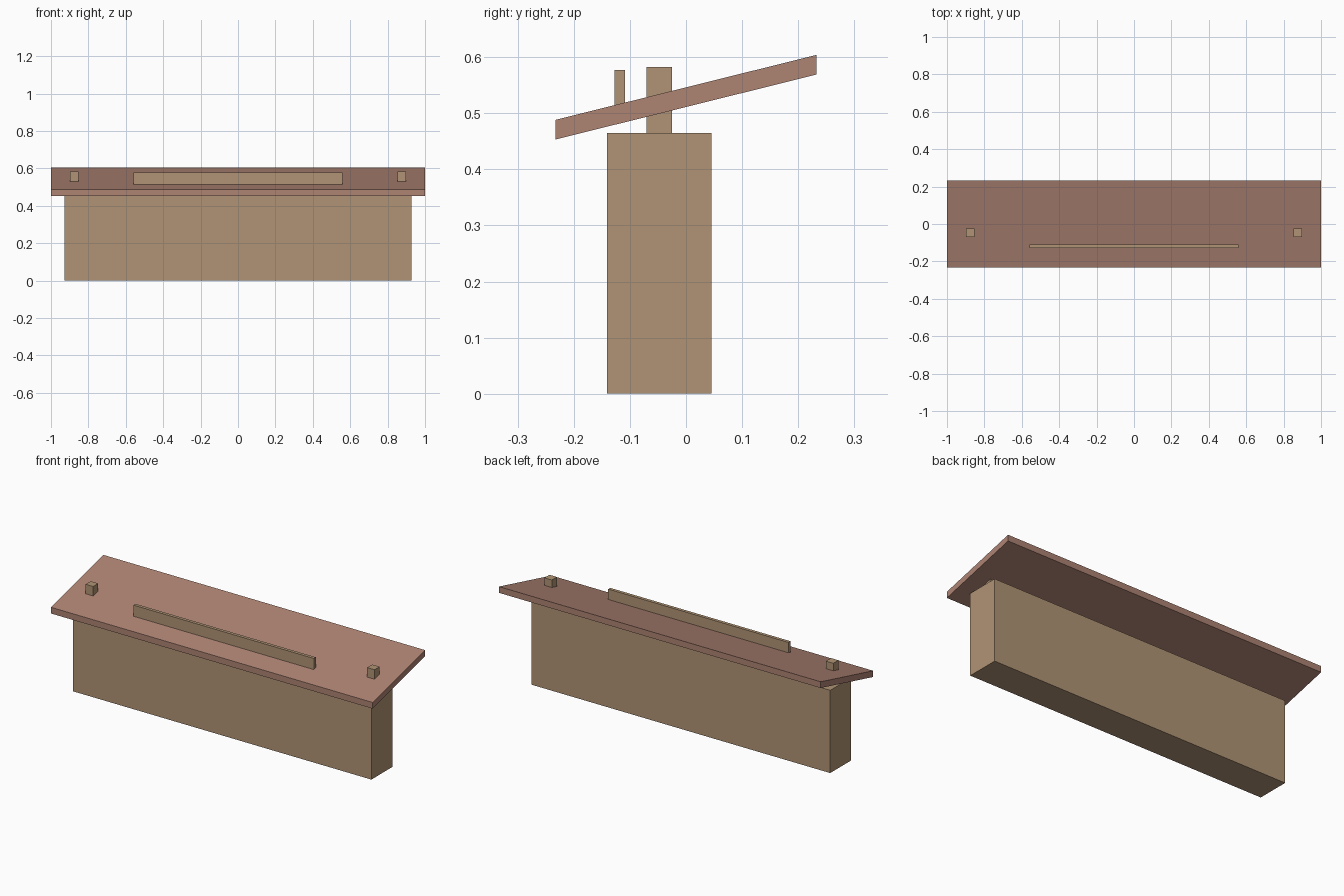
import bpy
import bmesh

cube = bpy.data.objects.get("Cube")
if cube:
    bpy.data.objects.remove(cube, do_unlink=True)


def make_material(name, colour):
    mat = bpy.data.materials.new(name)
    mat.use_nodes = True
    mat.diffuse_color = colour
    bsdf = next(n for n in mat.node_tree.nodes if n.type == "BSDF_PRINCIPLED")
    bsdf.inputs["Base Color"].default_value = colour
    return mat


def add_box(name, low, high, mat, slope=0.0):
    """Box between two corners; slope raises z along y and keeps the ends upright."""
    bm = bmesh.new()
    bmesh.ops.create_cube(bm, size=1)
    for v in bm.verts:
        for axis in range(3):
            v.co[axis] = low[axis] + (v.co[axis] + 0.5) * (high[axis] - low[axis])
        v.co.z += slope * v.co.y
    mesh = bpy.data.meshes.new(name)
    bm.to_mesh(mesh)
    bm.free()
    mesh.materials.append(mat)
    obj = bpy.data.objects.new(name, mesh)
    bpy.context.collection.objects.link(obj)
    return obj


tan = make_material("tan wood", (0.434, 0.296, 0.178, 1))
clay = make_material("reddish clay", (0.423, 0.227, 0.171, 1))

# Main block
add_box("body", (-0.928, -0.141, 0), (0.928, 0.045, 0.465), tan)

# Sloping slab, lower at the front
add_box("roof", (-1, -0.233, 0.511), (1, 0.233, 0.546), clay, slope=0.249)

# Long upright strip on the slab
add_box("ridge_strip", (-0.56, -0.127, 0.5), (0.56, -0.109, 0.577), tan)

# Pegs rising from the block through the slab
for side, x in (("left", 0.875), ("right", -0.875)):
    add_box(side + "_peg", (x - 0.023, -0.07, 0.465), (x + 0.023, -0.025, 0.582), tan)
